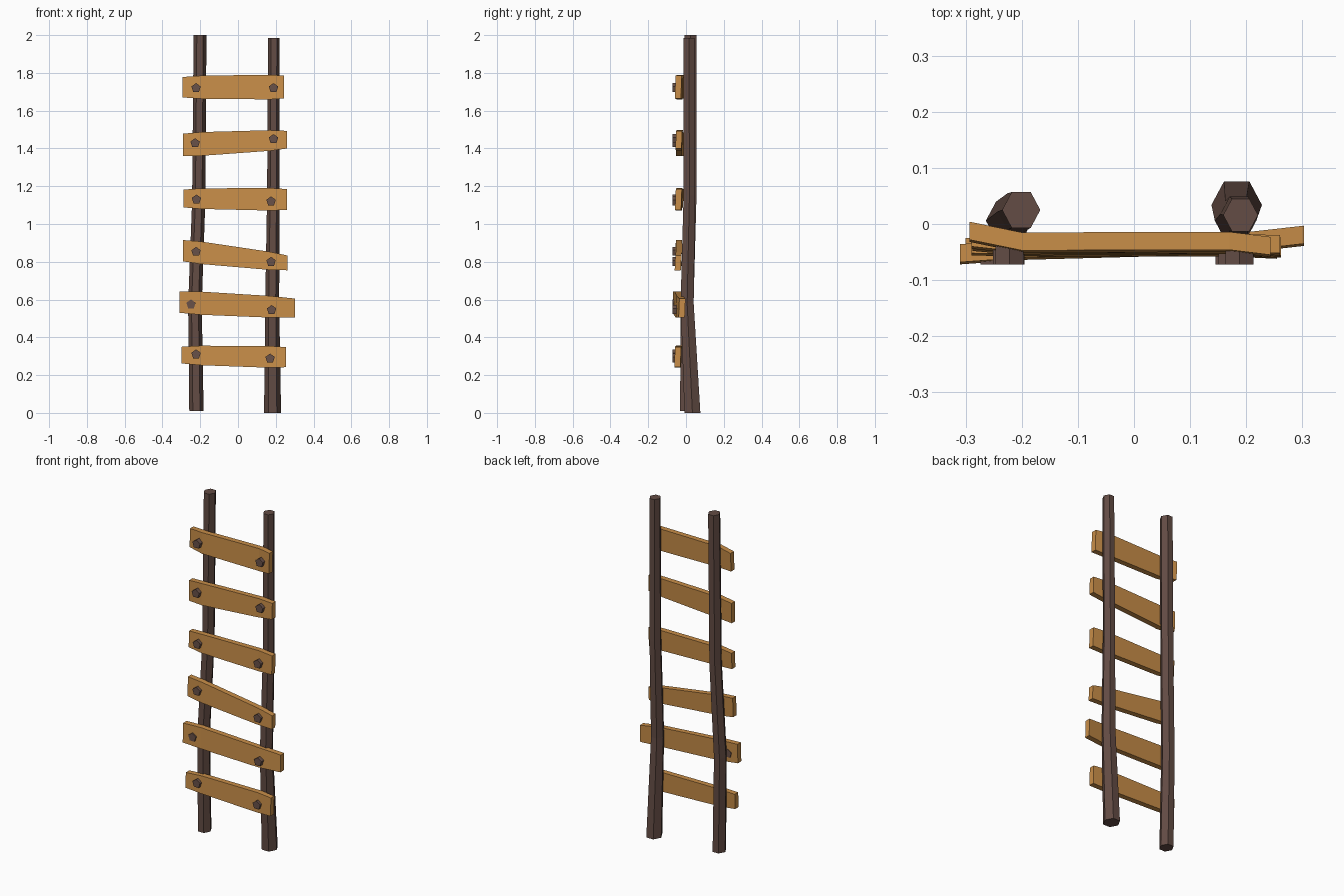
import bpy, bmesh, math
from mathutils import Vector

if "Cube" in bpy.data.objects:
    bpy.data.objects.remove(bpy.data.objects["Cube"])


def material(name, rgb):
    m = bpy.data.materials.new(name)
    m.diffuse_color = (*rgb, 1)
    m.use_nodes = True
    m.node_tree.nodes["Principled BSDF"].inputs["Base Color"].default_value = m.diffuse_color
    return m


DARK = material("dark_wood", (0.125, 0.072, 0.058))
LIGHT = material("plank_wood", (0.58, 0.27, 0.065))
BOLT = material("peg_wood", (0.14, 0.082, 0.066))


def loft(name, rings, mat):
    """Skin a list of equal-length point rings and cap both ends."""
    bm = bmesh.new()
    vs = [[bm.verts.new(p) for p in ring] for ring in rings]
    n = len(vs[0])
    for a, b in zip(vs, vs[1:]):
        for i in range(n):
            j = (i + 1) % n
            bm.faces.new((a[i], a[j], b[j], b[i]))
    bm.faces.new(vs[0][::-1])
    bm.faces.new(vs[-1])
    bmesh.ops.recalc_face_normals(bm, faces=bm.faces)
    me = bpy.data.meshes.new(name)
    bm.to_mesh(me)
    bm.free()
    me.materials.append(mat)
    ob = bpy.data.objects.new(name, me)
    bpy.context.collection.objects.link(ob)
    return ob


# Crooked six-sided poles: (x, y, z, radius)
POLES = {
    "left_pole": [(-.220, .004, .01, .038), (-.228, .006, .57, .036),
                  (-.208, .022, 1.12, .035), (-.201, .025, 2.0, .034)],
    "right_pole": [(.183, .034, 0, .045), (.181, .006, .58, .037),
                   (.187, .018, 1.15, .033), (.190, .016, 1.985, .031)],
}
for name, path in POLES.items():
    rings = []
    for x, y, z, r in path:
        rings.append([(x + r * math.cos(math.tau * i / 6),
                       y + 1.08 * r * math.sin(math.tau * i / 6), z)
                      for i in range(6)])
    loft(name, rings, DARK)

# Rungs: left x, right x, left top/bottom z, right top/bottom z,
# back y at left end, left inner, right inner, right end
RUNGS = [
    (-.300, .255, .350, .262, .348, .242, -.025, -.022, -.022, -.026),
    (-.310, .303, .643, .530, .605, .505, -.036, -.028, -.018, -.003),
    (-.290, .262, .915, .802, .833, .755, -.020, -.022, -.022, -.024),
    (-.288, .260, 1.182, 1.088, 1.185, 1.075, -.012, -.020, -.018, -.022),
    (-.290, .260, 1.478, 1.360, 1.493, 1.400, -.008, -.018, -.017, -.020),
    (-.293, .243, 1.778, 1.670, 1.785, 1.665, .004, -.015, -.014, -.023),
]
THICK = .032
# Peg centres: left x, z, right x, z
PEGS = [(-.222, .31, .170, .288), (-.249, .575, .178, .545),
        (-.222, .853, .175, .800), (-.220, 1.130, .175, 1.120),
        (-.227, 1.428, .188, 1.450), (-.222, 1.720, .188, 1.720)]

for k, (xl, xr, tl, bl, tr, br, *ys) in enumerate(RUNGS, 1):
    # Slightly bent board with narrower ends
    rings = []
    for x, y, flare in zip((xl, -.20, .17, xr), ys, (0, .006, .006, 0)):
        f = (x - xl) / (xr - xl)
        top = tl + (tr - tl) * f + flare
        bot = bl + (br - bl) * f - flare
        rings.append([(x, y, top), (x, y - THICK, top),
                      (x, y - THICK - .004, bot), (x, y - .004, bot)])
    loft(f"rung_{k}", rings, LIGHT)

    # Five-sided pegs holding the board to the poles
    lx, lz, rx, rz = PEGS[k - 1]
    for side, x, z in (("left", lx, lz), ("right", rx, rz)):
        ring = [(x + .026 * math.sin(math.tau * i / 5),
                 z + .026 * math.cos(math.tau * i / 5)) for i in range(5)]
        loft(f"{side}_peg_{k}", [[(px, y, pz) for px, pz in ring]
                                 for y in (-.03, -.072)], BOLT)
